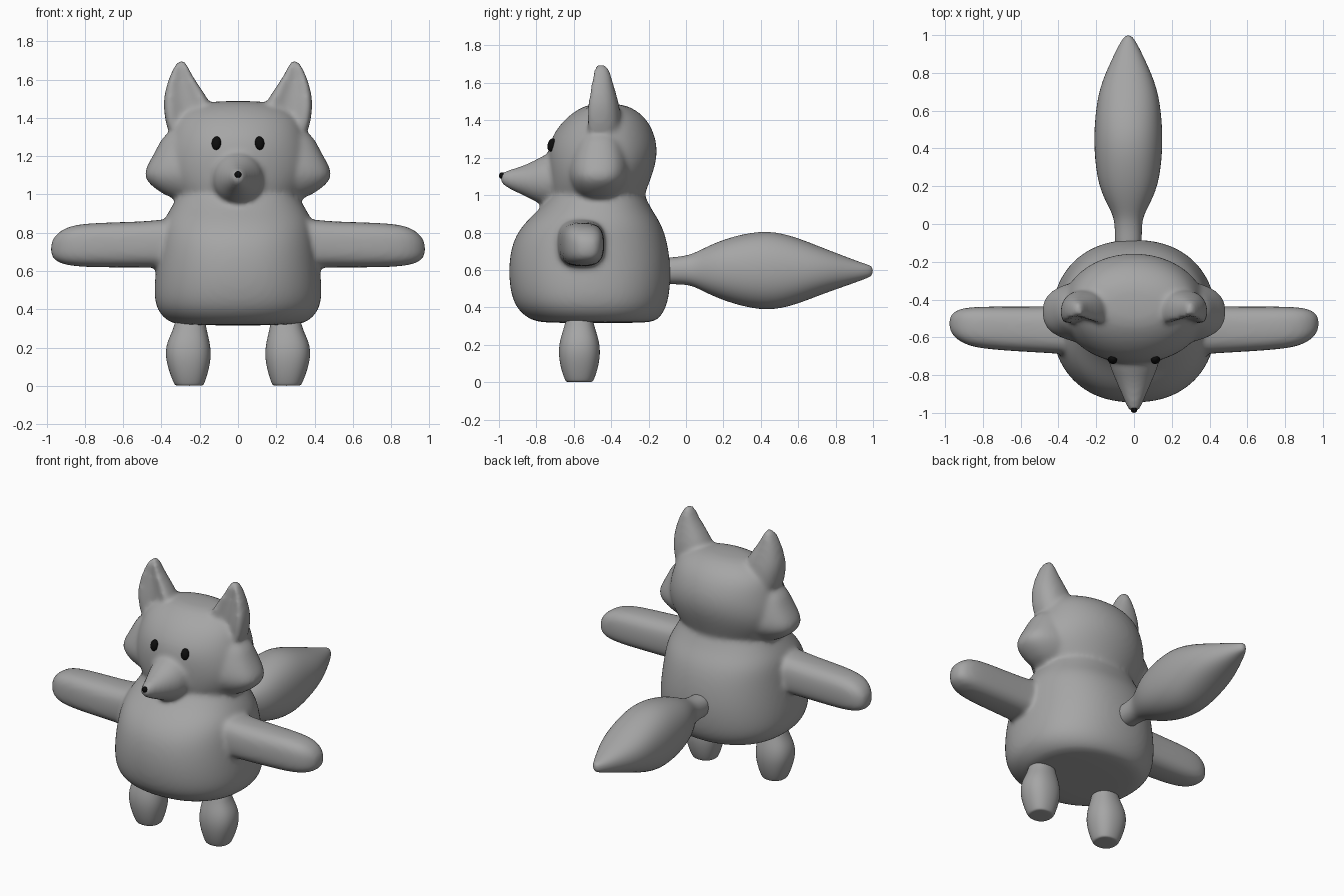
import bpy, bmesh, math


def material(name, rgb):
    m = bpy.data.materials.new(name)
    m.diffuse_color = (*rgb, 1)
    return m


GREY = material("grey fur", (0.38, 0.38, 0.38))
BLACK = material("black", (0.004, 0.004, 0.004))


def loft(bm, axis, rings, p=2.0, side=1, dent=0.0, n=24):
    """Skin superellipse rings (t, centre1, centre2, half1, half2) along an axis."""
    loops = []
    for t, c1, c2, h1, h2 in rings:
        loop = []
        for i in range(n):
            a = 2 * math.pi * i / n
            c, s = math.cos(a), math.sin(a)
            u = c1 + h1 * math.copysign(abs(c) ** (2 / p), c)
            v = c2 + h2 * math.copysign(abs(s) ** (2 / p), s)
            v += dent * h2 * max(0, -s) ** 4      # hollow on the front
            x, y, z = {"x": (t, u, v), "y": (u, t, v), "z": (u, v, t)}[axis]
            loop.append(bm.verts.new((x * side, y, z)))
        loops.append(loop)
    for a, b in zip(loops, loops[1:]):
        for i in range(n):
            j = (i + 1) % n
            bm.faces.new((a[i], a[j], b[j], b[i]))
    bm.faces.new(loops[0])
    bm.faces.new(loops[-1])


def upright(rows):
    """Turn (z, half width, front y, back y) rows into centred rings."""
    return [(z, 0, (f + b) / 2, w, (b - f) / 2) for z, w, f, b in rows]


def finish(bm, name, mat, subsurf=2):
    bmesh.ops.recalc_face_normals(bm, faces=bm.faces)
    for f in bm.faces:
        f.smooth = True
    me = bpy.data.meshes.new(name)
    bm.to_mesh(me)
    bm.free()
    me.materials.append(mat)
    ob = bpy.data.objects.new(name, me)
    bpy.context.collection.objects.link(ob)
    if subsurf:
        ob.modifiers.new("round", "SUBSURF").levels = subsurf
        ob.modifiers["round"].render_levels = subsurf
    return ob


# Torso, head, muzzle, ears and arms melt into one skin
bm = bmesh.new()
torso = [(0.315, 0.30, -0.76, -0.20), (0.33, 0.36, -0.83, -0.15), (0.38, 0.42, -0.90, -0.11),
         (0.46, 0.445, -0.94, -0.085), (0.60, 0.435, -0.955, -0.075), (0.75, 0.415, -0.935, -0.095),
         (0.85, 0.40, -0.87, -0.13), (0.92, 0.36, -0.79, -0.18), (1.00, 0.31, -0.72, -0.22),
         (1.08, 0.27, -0.68, -0.25)]
loft(bm, "z", upright(torso), 2.25)
head = [(0.93, 0.29, -0.70, -0.24), (1.00, 0.33, -0.73, -0.22), (1.10, 0.39, -0.74, -0.18),
        (1.20, 0.39, -0.745, -0.15), (1.30, 0.365, -0.73, -0.155), (1.40, 0.33, -0.66, -0.20),
        (1.46, 0.25, -0.58, -0.27), (1.49, 0.14, -0.51, -0.35)]
loft(bm, "z", upright(head), 2.0)
cheeks = [(0.95, 0.30, -0.55, -0.39), (1.02, 0.43, -0.62, -0.32), (1.09, 0.505, -0.65, -0.28),
          (1.16, 0.475, -0.65, -0.28), (1.25, 0.42, -0.63, -0.29), (1.37, 0.37, -0.57, -0.35)]
loft(bm, "z", upright(cheeks), 2.7)
muzzle = [(-0.60, 0, 1.08, 0.15, 0.15), (-0.74, 0, 1.085, 0.135, 0.145), (-0.80, 0, 1.075, 0.11, 0.115),
          (-0.87, 0, 1.078, 0.08, 0.08), (-0.94, 0, 1.083, 0.05, 0.055), (-0.98, 0, 1.09, 0.032, 0.036),
          (-0.995, 0, 1.09, 0.018, 0.02)]
loft(bm, "y", muzzle, 2.0)
ear = [(1.28, 0.25, -0.46, 0.11, 0.11), (1.40, 0.262, -0.465, 0.122, 0.12),
       (1.48, 0.268, -0.465, 0.125, 0.11), (1.55, 0.285, -0.465, 0.095, 0.09),
       (1.62, 0.298, -0.465, 0.06, 0.07), (1.675, 0.297, -0.465, 0.032, 0.055),
       (1.70, 0.295, -0.465, 0.016, 0.035)]
arm = [(0.20, -0.56, 0.74, 0.13, 0.13), (0.38, -0.56, 0.745, 0.13, 0.13),
       (0.47, -0.56, 0.738, 0.123, 0.12), (0.80, -0.55, 0.735, 0.115, 0.118),
       (0.90, -0.54, 0.73, 0.098, 0.10), (0.955, -0.53, 0.72, 0.068, 0.07),
       (0.98, -0.525, 0.715, 0.03, 0.03)]
for s in (1, -1):
    loft(bm, "z", ear, 2.3, s, dent=0.7)
    loft(bm, "x", arm, 2.8, s)
skin = finish(bm, "body_skin", GREY)
remesh = skin.modifiers.new("fuse", "REMESH")
remesh.mode = "VOXEL"
remesh.voxel_size = 0.014
remesh.use_smooth_shade = True
smooth = skin.modifiers.new("soften", "SMOOTH")
smooth.factor = 0.5
smooth.iterations = 10

# Legs
leg = [(0.0, 0.255, -0.57, 0.07, 0.07), (0.004, 0.255, -0.57, 0.078, 0.075),
       (0.06, 0.257, -0.57, 0.10, 0.098), (0.15, 0.26, -0.57, 0.124, 0.116),
       (0.23, 0.26, -0.57, 0.115, 0.106), (0.30, 0.25, -0.57, 0.085, 0.08),
       (0.38, 0.25, -0.57, 0.075, 0.065)]
for s, tag in ((1, "left"), (-1, "right")):
    bm = bmesh.new()
    loft(bm, "z", leg, 2.3, s, n=16)
    finish(bm, "leg_" + tag, GREY)

# Bushy tail
bm = bmesh.new()
tail = [(-0.16, -0.03, 0.595, 0.07, 0.07), (-0.07, -0.03, 0.595, 0.073, 0.073),
        (0.02, -0.03, 0.60, 0.073, 0.08), (0.08, -0.03, 0.60, 0.10, 0.11),
        (0.20, -0.03, 0.60, 0.165, 0.17), (0.40, -0.03, 0.597, 0.187, 0.222),
        (0.55, -0.03, 0.595, 0.182, 0.20), (0.72, -0.03, 0.595, 0.16, 0.13),
        (0.88, -0.03, 0.592, 0.085, 0.07), (0.96, -0.03, 0.592, 0.045, 0.04),
        (1.0, -0.03, 0.595, 0.015, 0.025)]
loft(bm, "y", tail, 2.2, n=16)
finish(bm, "tail", GREY)


# Eyes and nose tip
def bead(name, loc, size, tilt=0, turn=0):
    bm = bmesh.new()
    bmesh.ops.create_uvsphere(bm, u_segments=16, v_segments=10, radius=1)
    ob = finish(bm, name, BLACK, 0)
    ob.location, ob.scale, ob.rotation_euler = loc, size, (tilt, 0, turn)


for s, tag in ((1, "left"), (-1, "right")):
    bead("eye_" + tag, (0.113 * s, -0.718, 1.268), (0.025, 0.022, 0.036), -0.25, 0.3 * s)
bead("nose_tip", (0, -0.982, 1.104), (0.018, 0.018, 0.018))
